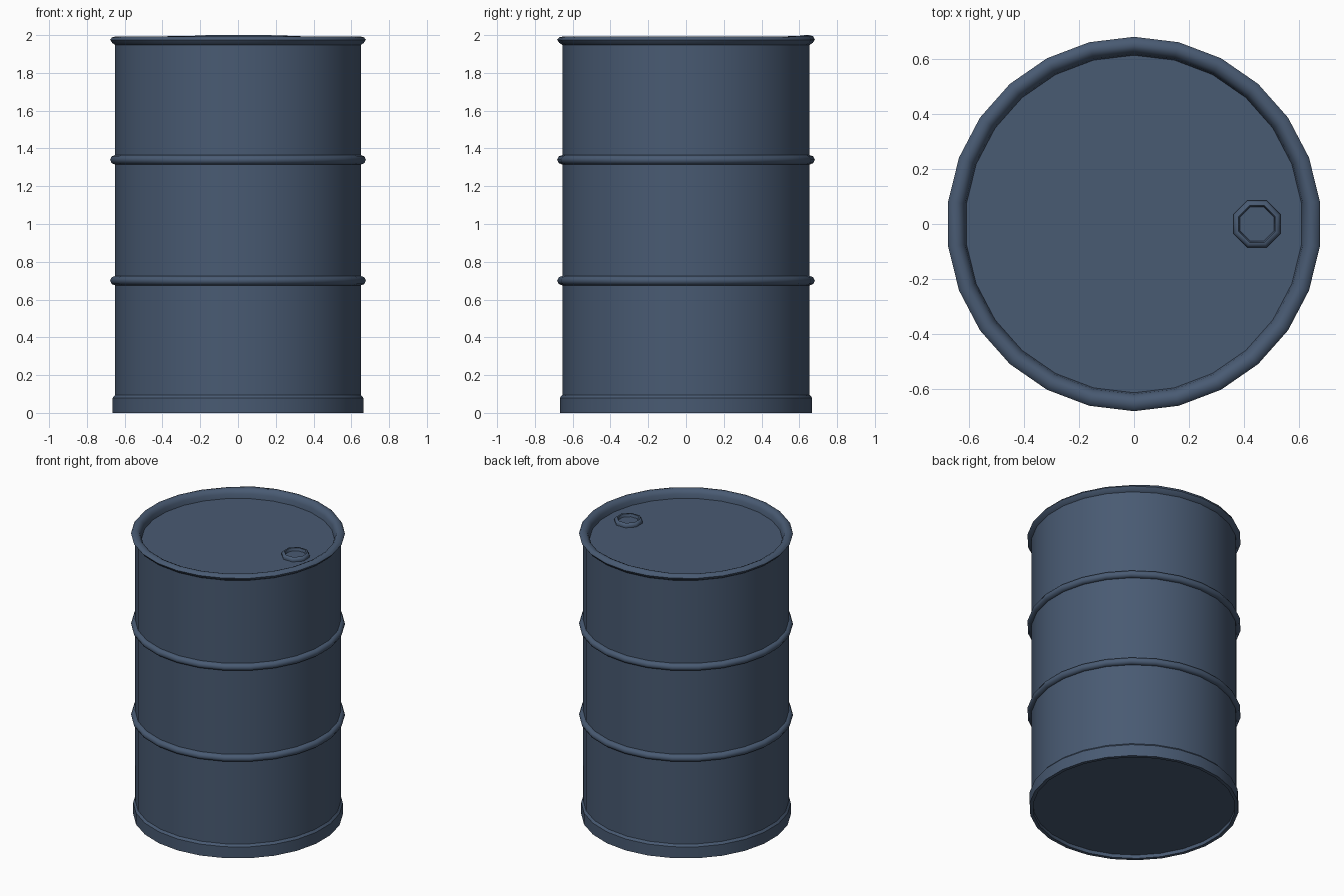
import bpy, bmesh, math

if "Cube" in bpy.data.objects:
    bpy.data.objects.remove(bpy.data.objects["Cube"])

SIDES = 26

steel = bpy.data.materials.new("blue_grey_steel")
steel.diffuse_color = (0.066, 0.103, 0.170, 1)
steel.use_nodes = True
steel.node_tree.nodes["Principled BSDF"].inputs["Base Color"].default_value = steel.diffuse_color


def lathe(name, profile, sides=SIDES, centre=(0, 0), closed=False, start=math.pi / 2, angle=40):
    """Revolve (radius, z) points, given so that outer faces run upward; radius 0 makes a pole."""
    bm = bmesh.new()
    rings = []
    for r, z in profile:
        if r == 0:
            rings.append([bm.verts.new((centre[0], centre[1], z))] * sides)
        else:
            rings.append([bm.verts.new((centre[0] + r * math.cos(start + math.tau * i / sides),
                                        centre[1] + r * math.sin(start + math.tau * i / sides), z))
                          for i in range(sides)])
    pairs = list(zip(rings, rings[1:]))
    if closed:
        pairs.append((rings[-1], rings[0]))
    for a, b in pairs:
        for i in range(sides):
            j = (i + 1) % sides
            corners = list(dict.fromkeys((a[i], a[j], b[j], b[i])))
            bm.faces.new(corners)
    mesh = bpy.data.meshes.new(name)
    bm.to_mesh(mesh)
    bm.free()
    mesh.materials.append(steel)
    ob = bpy.data.objects.new(name, mesh)
    bpy.context.collection.objects.link(ob)
    bpy.ops.object.select_all(action='DESELECT')
    ob.select_set(True)
    bpy.context.view_layer.objects.active = ob
    bpy.ops.object.shade_smooth_by_angle(angle=math.radians(angle))
    return ob


def circle(r, z, rad_r, rad_z, n=8):
    """Round cross-section for a ring."""
    return [(r + rad_r * math.cos(math.tau * i / n), z + rad_z * math.sin(math.tau * i / n))
            for i in range(n)]


# Drum wall with recessed floor
lathe("drum_body", [(0, 0.025), (0.645, 0.025), (0.645, 0.0), (0.655, 0.0), (0.655, 1.96)])

# Foot band around the base
lathe("foot_band", [(0.645, 0.0), (0.668, 0.0), (0.668, 0.08), (0.655, 0.095)])

# Two rolling hoops
for name, z in (("lower_hoop", 0.70), ("upper_hoop", 1.34)):
    lathe(name, circle(0.655, z, 0.027, 0.025), closed=True, angle=60)

# Rolled top rim, slightly lifted at the back
rim = lathe("top_rim", [(0.655, 1.948), (0.67, 1.958), (0.682, 1.975), (0.672, 1.988), (0.65, 1.993),
                        (0.632, 1.985), (0.62, 1.965), (0.614, 1.93)], angle=60)
for v in rim.data.vertices:
    if v.co.y > 0.58 and v.co.z > 1.98:
        v.co.z += 0.007

# Recessed lid
lathe("lid", [(0.625, 1.935), (0, 1.935)])

# Bung: octagonal collar with a sunken plug
lathe("bung_collar", [(0.090, 1.93), (0.093, 1.947), (0.084, 1.961), (0.072, 1.961), (0.066, 1.94)],
      sides=8, centre=(0.448, 0), start=math.pi / 8, angle=60)
lathe("bung_plug", [(0.068, 1.942), (0, 1.942)], sides=8, centre=(0.448, 0), start=math.pi / 8)
